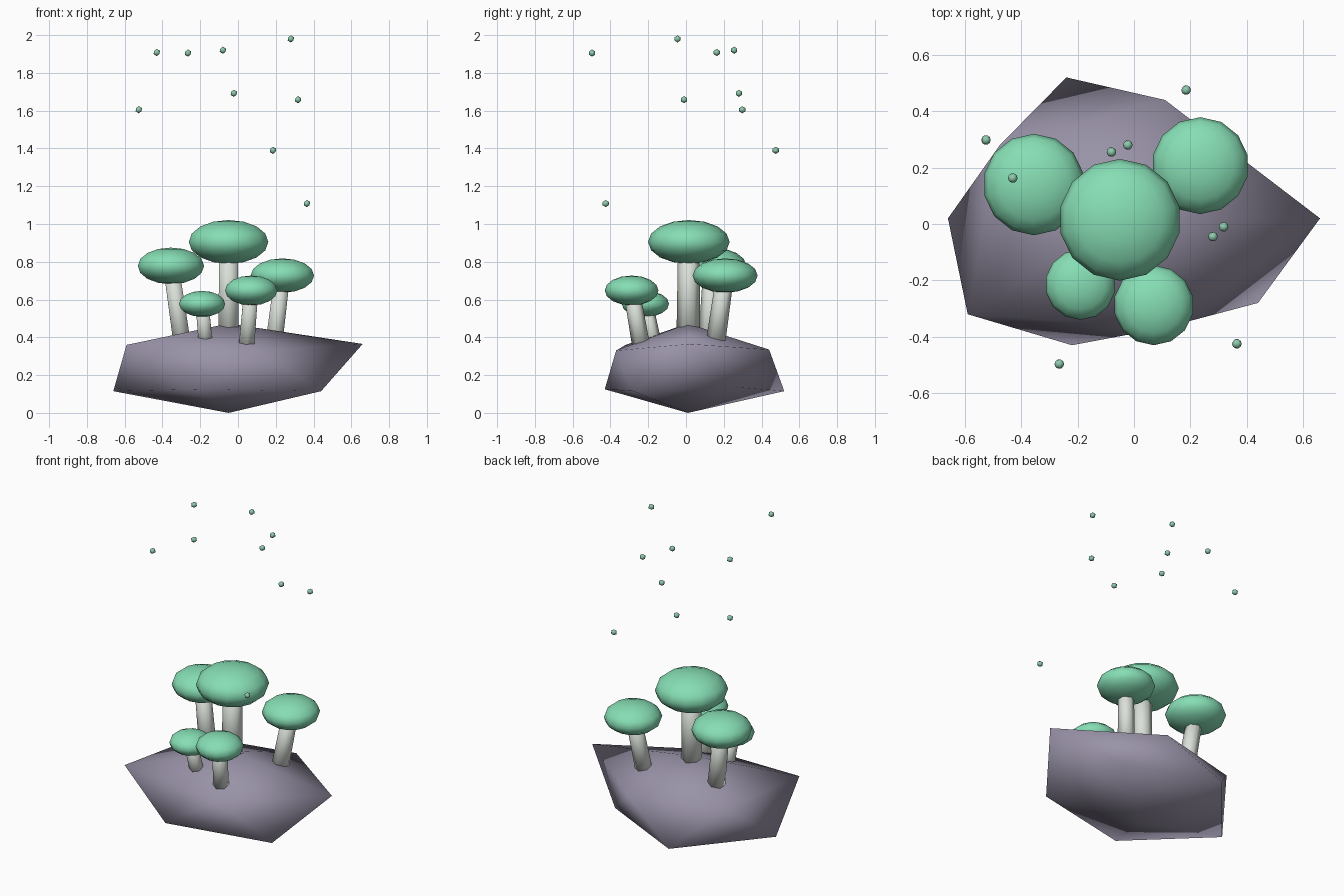
import bpy, bmesh, math
from mathutils import Vector

if "Cube" in bpy.data.objects:
    bpy.data.objects.remove(bpy.data.objects["Cube"])


def material(name, rgb):
    m = bpy.data.materials.new(name)
    m.diffuse_color = (*rgb, 1)
    m.use_nodes = True
    m.node_tree.nodes["Principled BSDF"].inputs["Base Color"].default_value = m.diffuse_color
    return m


ROCK = material("grey violet rock", (0.32, 0.29, 0.39))
STEM = material("pale stem", (0.70, 0.75, 0.69))
CAP = material("mint green cap", (0.24, 0.73, 0.46))
SPORE = material("dusty green spore", (0.27, 0.60, 0.42))


def finish(name, bm, mat, loc=(0, 0, 0)):
    for f in bm.faces:
        f.smooth = True
    me = bpy.data.meshes.new(name)
    bm.to_mesh(me)
    bm.free()
    me.materials.append(mat)
    ob = bpy.data.objects.new(name, me)
    ob.location = loc
    bpy.context.collection.objects.link(ob)
    return ob


# Rock: an icosahedron whose two rings of corners are pulled out unevenly
LOWER = [(.32, .27, .135), (-.24, .52, .115), (-.66, .02, .115), (-.22, -.43, .125), (.44, -.28, .115)]
UPPER = [(.66, .02, .365), (.11, .44, .335), (-.476, .28, .35), (-.59, -.32, .36), (.10, -.37, .33)]
bm = bmesh.new()
bmesh.ops.create_icosphere(bm, subdivisions=1, radius=1)


def turn(v):
    return (math.atan2(v.co.y, v.co.x) + 0.3) % math.tau


low = sorted((v for v in bm.verts if -.9 < v.co.z < 0), key=turn)
high = sorted((v for v in bm.verts if 0 < v.co.z < .9), key=turn)
top = max(bm.verts, key=lambda v: v.co.z)
bottom = min(bm.verts, key=lambda v: v.co.z)
for v, p in zip(low + high + [top, bottom],
                LOWER + UPPER + [(-.05, .01, .473), (-.05, .01, 0)]):
    v.co = p
finish("rock", bm, ROCK)

# Mushrooms: cap centre, cap radius, cap half height, stem base, stem radius
MUSHROOMS = {
    "centre": ((-.05, .015, .905), .216, .116, (-.05, .012, .38), .063),
    "left": ((-.355, .14, .778), .18, .097, (-.292, .115, .34), .053),
    "right": ((.235, .207, .727), .172, .091, (.187, .152, .34), .052),
    "front_left": ((-.19, -.215, .577), .125, .069, (-.168, -.165, .33), .044),
    "front_right": ((.07, -.288, .648), .142, .079, (.042, -.232, .32), .048),
}
for name, (centre, r, h, base, sr) in MUSHROOMS.items():
    # Six-sided tapered stem leaning from base to cap
    axis = Vector(centre) - Vector(base)
    bm = bmesh.new()
    bmesh.ops.create_cone(bm, cap_ends=True, segments=6, radius1=sr,
                          radius2=sr * .9, depth=axis.length)
    bmesh.ops.rotate(bm, verts=bm.verts, cent=(0, 0, 0),
                     matrix=Vector((0, 0, 1)).rotation_difference(axis).to_matrix())
    finish(name + "_stem", bm, STEM, Vector(base) + axis / 2)
    # Flattened ball cap
    bm = bmesh.new()
    bmesh.ops.create_uvsphere(bm, u_segments=14, v_segments=8, radius=1)
    bmesh.ops.scale(bm, verts=bm.verts, vec=(r, r, h))
    finish(name + "_cap", bm, CAP, centre)

# Floating spores
SPORES = [(.28, -.045, 1.98), (-.08, .255, 1.92), (-.43, .163, 1.908),
          (-.265, -.497, 1.905), (-.022, .28, 1.692), (.318, -.01, 1.658),
          (-.525, .298, 1.605), (.185, .475, 1.39), (.365, -.425, 1.108)]
for i, p in enumerate(SPORES):
    bm = bmesh.new()
    bmesh.ops.create_icosphere(bm, subdivisions=1, radius=.019)
    finish(f"spore_{i + 1}", bm, SPORE, p)
